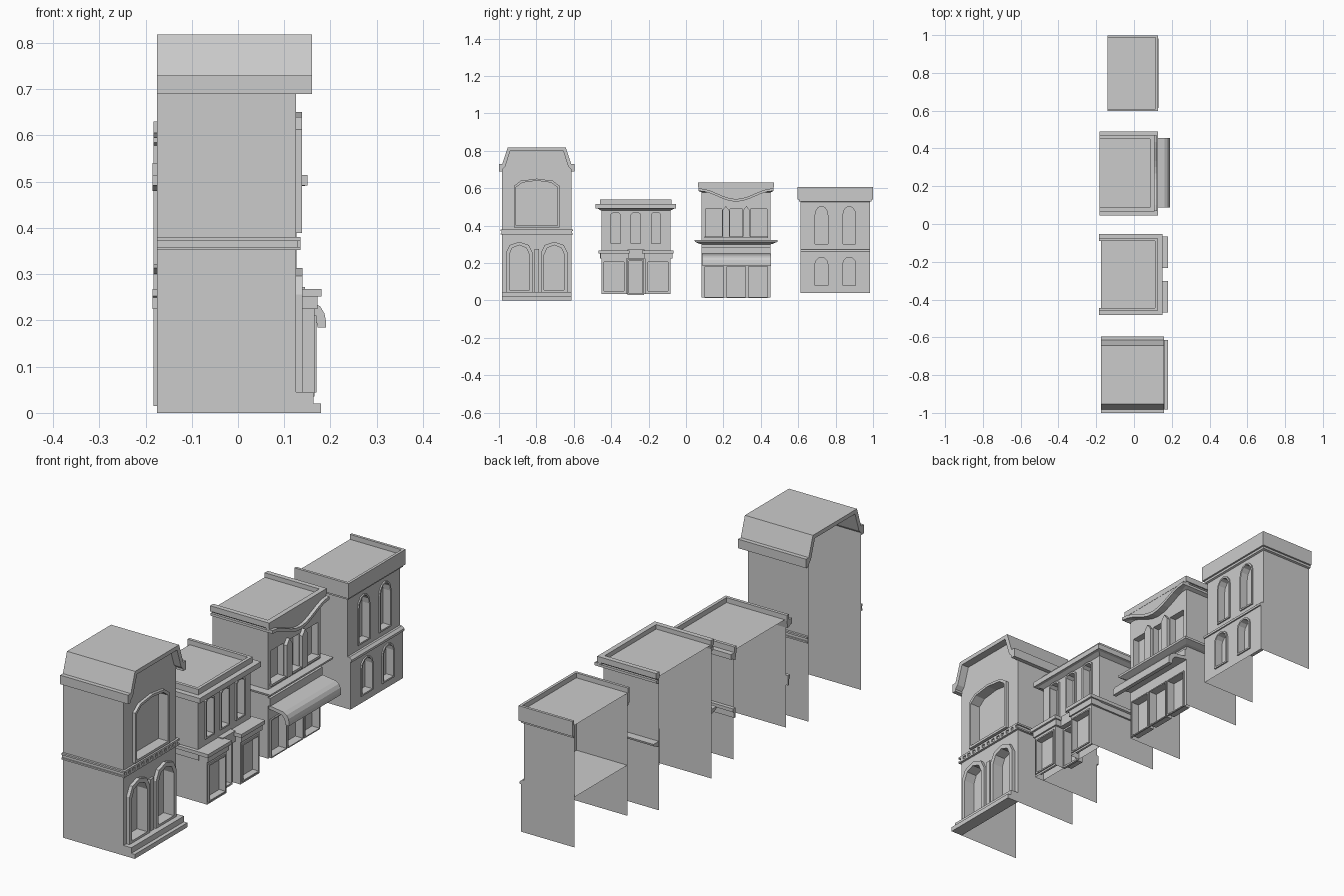
import bpy, bmesh, math

if "Cube" in bpy.data.objects:
    bpy.data.objects.remove(bpy.data.objects["Cube"])


def finish(name, bm):
    bmesh.ops.recalc_face_normals(bm, faces=bm.faces)
    mesh = bpy.data.meshes.new(name)
    bm.to_mesh(mesh)
    bm.free()
    bpy.context.collection.objects.link(bpy.data.objects.new(name, mesh))


def rect(y0, y1, z0, z1):
    return [(y0, z0), (y1, z0), (y1, z1), (y0, z1)]


def arch(y0, y1, z0, zs, zt, n=4):
    """Faceted arch outline: sides end at zs, crown at zt."""
    c, r = (y0 + y1) / 2, (y1 - y0) / 2
    top = [(c + r * math.cos(math.pi * i / n), zs + (zt - zs) * math.sin(math.pi * i / n))
           for i in range(n + 1)]
    return [(y0, z0), (y1, z0)] + top


def shell(name, outline, xb, xf, holes=(), depth=.03, skip=(0,)):
    """Front wall with recessed windows; outline edges run back to xb except skipped ones."""
    bm = bmesh.new()
    loops = [[bm.verts.new((xf, y, z)) for y, z in pts] for pts in [outline, *holes]]
    edges = [bm.edges.new((l[i - 1], l[i])) for l in loops for i in range(len(l))]
    bmesh.ops.triangle_fill(bm, use_beauty=True, edges=edges, normal=(1, 0, 0))
    for k, l in enumerate(loops):
        x = xb if k == 0 else xf - depth
        back = [bm.verts.new((x, v.co.y, v.co.z)) for v in l]
        for i in range(len(l)):
            j = (i + 1) % len(l)
            if k or i not in skip:
                bm.faces.new((l[i], l[j], back[j], back[i]))
        if k:
            bm.faces.new(back)
    finish(name, bm)


def prism(name, pts, a, b, axis='x'):
    """Closed outline extruded along x (points y,z) or along y (points x,z)."""
    bm = bmesh.new()
    put = (lambda p, t: (t, p[0], p[1])) if axis == 'x' else (lambda p, t: (p[0], t, p[1]))
    A = [bm.verts.new(put(p, a)) for p in pts]
    B = [bm.verts.new(put(p, b)) for p in pts]
    bm.faces.new(A)
    bm.faces.new(B)
    for i in range(len(pts)):
        bm.faces.new((A[i - 1], A[i], B[i], B[i - 1]))
    finish(name, bm)


def frame(name, pts, w, x0, x1):
    """Raised surround of width w around an opening."""
    ys, zs = [p[0] for p in pts], [p[1] for p in pts]
    cy, cz = (min(ys) + max(ys)) / 2, (min(zs) + max(zs)) / 2
    fy, fz = 1 + w / (max(ys) - cy), 1 + w / (max(zs) - cz)
    outer = [(cy + (y - cy) * fy, cz + (z - cz) * fz) for y, z in pts]
    bm = bmesh.new()
    rings = [[bm.verts.new((x, y, z)) for y, z in loop]
             for loop, x in ((outer, x0), (outer, x1), (pts, x1), (pts, x0))]
    for a, b in zip(rings, rings[1:]):
        for i in range(len(pts)):
            bm.faces.new((a[i - 1], a[i], b[i], b[i - 1]))
    finish(name, bm)


def cornice(name, y0, y1, xb, xf, profile):
    """Moulding profile (outward, z) swept round both sides and the front."""
    bm = bmesh.new()
    rows = [[bm.verts.new(p) for p in ((xb, y0 - o, z), (xf + o, y0 - o, z),
                                       (xf + o, y1 + o, z), (xb, y1 + o, z))]
            for o, z in profile]
    for i in range(len(rows)):
        for k in range(3):
            bm.faces.new((rows[i - 1][k], rows[i - 1][k + 1], rows[i][k + 1], rows[i][k]))
    for k in (0, 3):
        bm.faces.new([r[k] for r in rows])
    finish(name, bm)


# Tall building with mansard roof
y0, y1, c, xb, xf = -.983, -.613, -.798, -.175, .125
low = [arch(-.945, -.838, .055, .245, .295), arch(-.758, -.651, .055, .245, .295)]
top = arch(-.908, -.688, .40, .605, .64)
shell('tall_walls', [(y0, 0), (y1, 0), (y1, .72), (-.655, .80), (-.941, .80), (y0, .72)],
      xb, xf, low + [top], .035, skip=(0, 2, 3, 4))
for i, p in enumerate(low):
    frame(f'tall_lower_frame_{i}', p, .018, xf, .14)
frame('tall_upper_frame', top, .011, xf, .138)
prism('tall_pilaster', rect(c - .012, c + .012, .045, .275), xf, .136)
prism('tall_base_step', rect(y0, y1, 0, .02), xf, .18)
prism('tall_base_upper_step', rect(y0, y1, .02, .045), xf, .163)
cornice('tall_band', y0, y1, xb, xf, [(0, .352), (.01, .352), (.01, .359), (.004, .359),
                                      (.004, .372), (.01, .372), (.01, .38), (0, .38)])
for i in range(12):
    y = y0 + .012 + i * (y1 - y0 - .024) / 11
    prism(f'tall_dentil_{i}', rect(y - .008, y + .008, .359, .372), xf, xf + .01)
half = [(.203, .69), (.203, .73), (.184, .73), (.155, .818)]
inner = [(.141, .80), (.169, .715), (.184, .70), (.184, .69)]
side = half[::-1] + []
prism('mansard_roof', [(c - d, z) for d, z in half] + [(c + d, z) for d, z in side]
      + [(c + d, z) for d, z in inner[::-1]] + [(c - d, z) for d, z in inner], xb, .16)

# Small shop with two bay windows
y0, y1, c, xb, xf = -.453, -.083, -.268, -.175, .12
wins = [arch(c + d - .025, c + d + .025, .305, .46, .472, 3) for d in (-.108, 0, .108)]
door = rect(c - .036, c + .036, .037, .21)
shell('shop_walls', rect(y0, y1, .035, .518), xb, xf, wins + [door])
for i, p in enumerate(wins):
    frame(f'shop_window_frame_{i}', p, .007, xf, .127)
frame('shop_door_frame', door, .008, xf, .13)
cornice('shop_parapet', y0, y1, -.185, xf, [(0, .48), (.018, .49), (.03, .492), (.03, .515),
                                            (.006, .515), (.006, .54), (-.008, .54), (-.008, .515)])
cornice('shop_mid_cornice', y0, y1, -.185, xf, [(0, .225), (.008, .225), (.008, .25),
                                                (.016, .253), (.016, .268), (0, .268)])
prism('shop_keystone', rect(c - .045, c + .045, .225, .272), xf, .145)
for s in (-1, 1):
    a, b = sorted((c + s * .05, c + s * .185))
    hole = rect(a + .014, b - .014, .05, .205)
    shell(f'bay_window_{s}', rect(a, b, .035, .225), xf, .165, [hole], .025)
    frame(f'bay_frame_{s}', hole, .006, .165, .17)
    prism(f'bay_cornice_{s}', rect(a - .004, b + .01, .225, .252), xf, .172)
    prism(f'bay_cornice_top_{s}', rect(a - .016, b + .016, .252, .268), xf, .181)

# Shop with awning and sagging cornice
y0, y1, c, xb, xf = .083, .453, .268, -.183, .09
wins = [rect(.103, .192, .343, .488), rect(.234, .302, .343, .488), rect(.344, .433, .343, .488)]
doors = [rect(c + d - .05, c + d + .05, .018, .18) for d in (-.117, 0, .117)]
shell('awning_shop_walls', rect(y0, y1, .015, .61), xb, xf, wins + doors)
for i, p in enumerate(doors):
    frame(f'storefront_frame_{i}', p, .005, xf, .097)
for i, y in enumerate((.213, .323)):
    prism(f'pointed_mullion_{i}', [(y - .019, .335), (y + .019, .335), (y + .019, .48),
                                   (y, .505), (y - .019, .48)], xf - .02, .105)
prism('window_sill', rect(.098, .438, .333, .343), xf, .1)
cornice('awning_shop_parapet', y0, y1, xb, xf, [(0, .59), (.012, .605), (.018, .605), (.018, .63),
                                               (-.004, .63), (-.004, .605)])
cornice('awning_shop_side_trim', y0, y1, xb, xf, [(0, .578), (.016, .585), (.016, .596), (0, .596)])
sag = [(c - .2 + .4 * i / 12, .585 - .057 * math.sin(math.pi * i / 12) ** 2) for i in range(13)]
prism('sagging_cornice', sag + [(y, z + .014) for y, z in sag[::-1]], xf, .122)
prism('sagging_panel', [(y, z + .007) for y, z in sag] + [(sag[-1][0], .61), (sag[0][0], .61)], xf, .107)
cornice('awning_shop_ledge', y0, y1, xb, xf, [(0, .3), (.012, .303), (.035, .313), (.037, .322), (0, .322)])
prism('sign_band', rect(y0, y1, .25, .285), xf, .1)
prism('awning', [(xf, .25), (.162, .24), (.178, .23), (.187, .215), (.19, .2), (.19, .185), (.172, .185),
                 (.168, .208), (.155, .224), (xf, .235)], .088, .455, 'y')

# End building with arched windows
y0, y1, xb, xf = .613, .983, -.14, .11
for name, z0, z1, x, zs in (('upper', .265, .585, xf, (.302, .455, .503)),
                            ('lower', .04, .265, .125, (.08, .195, .23))):
    wins = [arch(y - .034, y + .034, *zs, 6) for y in (.724, .873)]
    shell(f'end_{name}_walls', rect(y0, y1, z0, z1), xb, x, wins)
    for i, p in enumerate(wins):
        frame(f'end_{name}_frame_{i}', p, .007, x, x + .006)
prism('end_storey_trim', [(xf, .272), (.12, .272), (.131, .262), (.131, .252), (xf, .252)], y0, y1, 'y')
cornice('end_parapet', y0, y1, xb, xf, [(0, .527), (.008, .53), (.008, .54), (.016, .54), (.016, .607),
                                        (.004, .607), (.004, .585), (0, .585)])
